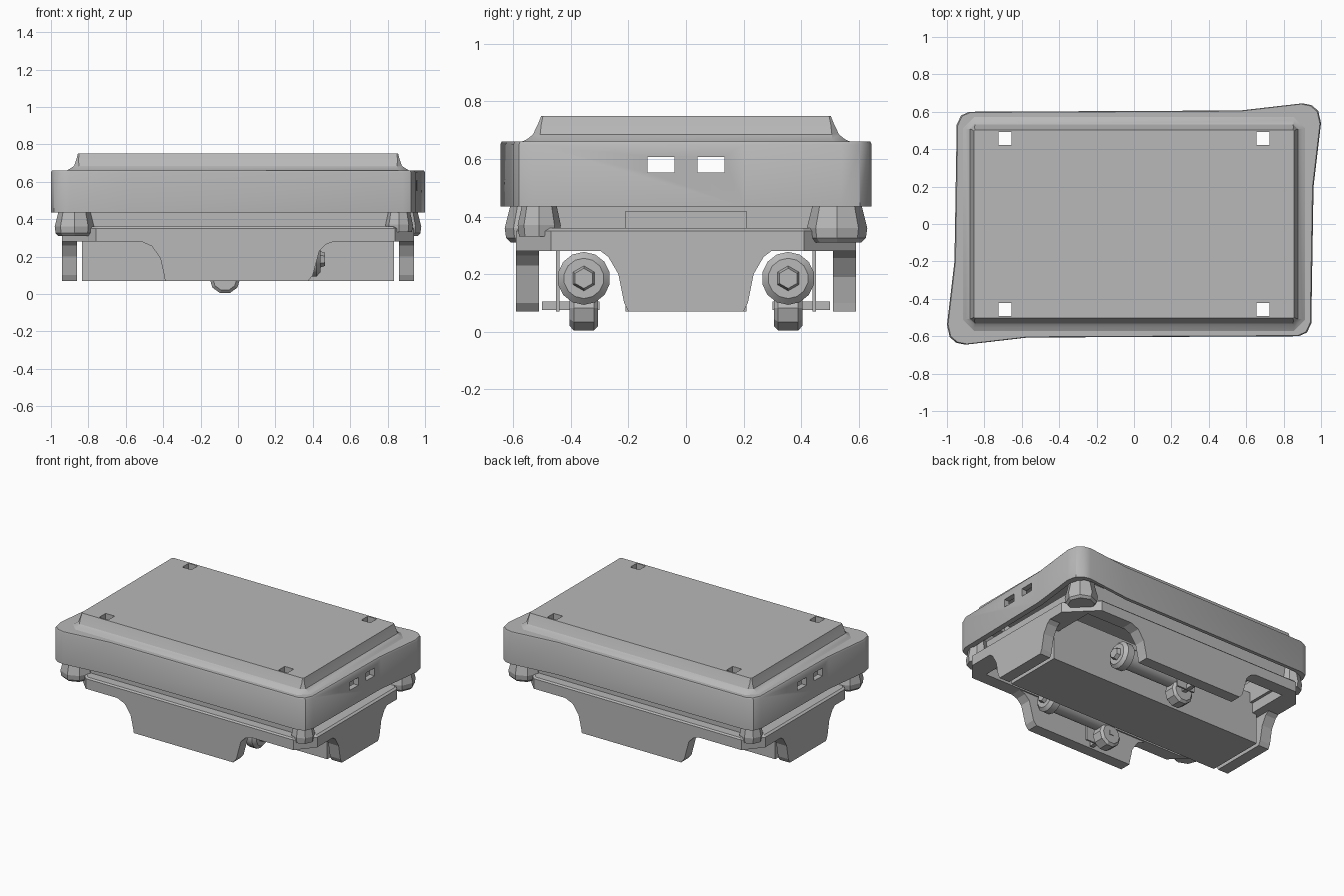
import bpy, bmesh, math
from mathutils import Matrix, Vector

cube = bpy.data.objects.get("Cube")
if cube:
    bpy.data.objects.remove(cube, do_unlink=True)

grey = bpy.data.materials.new("plain_grey")
grey.use_nodes = True
grey.diffuse_color = (0.48, 0.48, 0.48, 1)
for node in grey.node_tree.nodes:
    if node.type == 'BSDF_PRINCIPLED':
        node.inputs["Base Color"].default_value = (0.48, 0.48, 0.48, 1)


def loft(name, rings, matrix=Matrix()):
    """Skin a stack of matching rings and cap both ends."""
    bm = bmesh.new()
    loops = [[bm.verts.new(matrix @ Vector(p)) for p in ring] for ring in rings]
    n = len(loops[0])
    for a, b in zip(loops, loops[1:]):
        for i in range(n):
            j = (i + 1) % n
            bm.faces.new((a[i], a[j], b[j], b[i]))
    bm.faces.new(loops[0])
    bm.faces.new(loops[-1])
    bmesh.ops.recalc_face_normals(bm, faces=bm.faces)
    mesh = bpy.data.meshes.new(name)
    bm.to_mesh(mesh)
    bm.free()
    mesh.materials.append(grey)
    obj = bpy.data.objects.new(name, mesh)
    bpy.context.collection.objects.link(obj)
    return obj


def rect(x, y, z):
    return [(-x, -y, z), (x, -y, z), (x, y, z), (-x, y, z)]


def clipped_rect(x, y, z, c):
    """Rectangle with its corners cut off by c."""
    half = [(-x, -y + c), (-x + c, -y), (x - c, -y), (x, -y + c)]
    return at(both_ways(half), z)


def box(name, centre, size):
    x, y, z = (s / 2 for s in size)
    return loft(name, [rect(x, y, -z), rect(x, y, z)], Matrix.Translation(centre))


def turned(name, profile, sides, matrix):
    """Round part from (radius, height) pairs along local z."""
    rings = [[(r * math.cos(2 * math.pi * i / sides), r * math.sin(2 * math.pi * i / sides), h)
              for i in range(sides)] for r, h in profile]
    return loft(name, rings, matrix)


def smooth(obj, angle=35):
    bpy.ops.object.select_all(action='DESELECT')
    obj.select_set(True)
    bpy.context.view_layer.objects.active = obj
    bpy.ops.object.shade_smooth_by_angle(angle=math.radians(angle))


def cut(cutter, *parts):
    """Subtract the cutter from each part, then discard it."""
    cutter.hide_render = True
    for obj in parts:
        mod = obj.modifiers.new("cut", 'BOOLEAN')
        mod.operation = 'DIFFERENCE'
        mod.solver = 'EXACT'
        mod.object = cutter
        bpy.context.view_layer.objects.active = obj
        bpy.ops.object.modifier_apply(modifier=mod.name)
    bpy.data.objects.remove(cutter, do_unlink=True)


def both_ways(points):
    """Complete a half outline by turning it half a revolution."""
    return points + [(-x, -y) for x, y in points]


def at(points, z, k=1.0):
    return [(x * k, y * k, z) for x, y in points]


half_turns = {"front": Matrix(), "back": Matrix.Rotation(math.pi, 4, 'Z')}

# Wide skewed rim, hollow from below, and the raised flared deck
rim_outline = both_ways([(-0.96, -0.2), (-1.0, -0.54), (-0.985, -0.605), (-0.95, -0.635),
                         (-0.9, -0.645), (-0.57, -0.607), (0.88, -0.6), (0.925, -0.58),
                         (0.948, -0.53)])
rim = loft("rim_band", [at(rim_outline, 0.435), at(rim_outline, 0.65), at(rim_outline, 0.66, 0.994)])
cut(loft("rim_cutter", [at(rim_outline, 0.3, 0.96), at(rim_outline, 0.64, 0.96)]), rim)
deck = loft("top_deck", [clipped_rect(0.925, 0.583, 0.655, 0.07), clipped_rect(0.9, 0.553, 0.668, 0.045),
                         clipped_rect(0.876, 0.532, 0.685, 0.025), clipped_rect(0.864, 0.515, 0.72, 0.012),
                         clipped_rect(0.856, 0.503, 0.75, 0.006)])

# Recessed neck and the ledge below it, both open frames
neck = box("neck", (0, 0, 0.425), (1.64, 1.04, 0.15))
cut(box("neck_cutter", (0, 0, 0.425), (1.56, 0.99, 0.3)), neck)
ledge_outline = both_ways([(-0.76, -0.59), (0.84, -0.59), (0.94, -0.47), (0.94, 0.41)])
ledge = loft("ledge_frame", [at(ledge_outline, 0.28), at(ledge_outline, 0.35),
                             at(ledge_outline, 0.36, 0.985)])
cut(box("ledge_cutter", (0, 0, 0.3), (1.6, 1.0, 0.3)), ledge)

# Square through holes in the deck corners
for sx in (-1, 1):
    for sy in (-1, 1):
        cut(box("hole_cutter", (0.69 * sx, 0.457 * sy, 0.7), (0.07, 0.07, 0.3)), rim, deck)

# Pairs of slots through both ends of the rim
for sy in (-1, 1):
    cut(box("slot_cutter", (0, 0.087 * sy, 0.58), (2.2, 0.095, 0.055)), rim)

smooth(rim)
smooth(deck, 25)

# Central keel
box("keel", (0, 0, 0.245), (1.67, 0.42, 0.35))

# Skirt panels with wheel arches
side_profile = [(-0.54, 0.29), (-0.46, 0.255), (-0.415, 0.19), (-0.395, 0.1), (-0.39, 0.07),
                (0.375, 0.07), (0.4, 0.1), (0.435, 0.23), (0.47, 0.265), (0.54, 0.29)]
end_profile = [(-0.31, 0.29), (-0.27, 0.26), (-0.235, 0.2), (-0.215, 0.1), (-0.2, 0.07)]
end_profile += [(-y, z) for y, z in reversed(end_profile)]
for label, turn in half_turns.items():
    loft(label + "_side_skirt", [[(x, y, z) for x, z in side_profile] for y in (-0.59, -0.51)], turn)
    loft(label + "_end_skirt", [[(x, y, z) for y, z in end_profile] for x in (0.86, 0.94)], turn)

    # Corner bumpers: large under the swept corners, small under the others
    turned(label + "_corner_bumper", [(0.085, 0.31), (0.1, 0.325), (0.105, 0.36), (0.085, 0.44),
                                      (0.08, 0.5)],
           8, turn @ Matrix.Translation((-0.875, -0.525, 0)))
    turned(label + "_small_bumper", [(0.07, 0.33), (0.075, 0.37), (0.06, 0.44), (0.055, 0.5)],
           8, turn @ Matrix.Translation((0.86, -0.51, 0)))

# Drive units: motor tube, end hub, wheel and bracket on each side
along_x = Matrix.Rotation(math.pi / 2, 4, 'Y')
along_y = Matrix.Rotation(math.pi / 2, 4, 'X')
for label, sy in (("front", -1), ("back", 1)):
    y = 0.355 * sy
    smooth(turned(label + "_motor", [(0.07, -0.1), (0.07, 0.36), (0.092, 0.37), (0.092, 0.42), (0.07, 0.44)],
                  14, Matrix.Translation((0, y, 0.185)) @ along_x))
    turned(label + "_motor_hub", [(0.045, 0), (0.035, 0.03)], 6,
           Matrix.Translation((0.435, y, 0.185)) @ along_x)
    turned(label + "_wheel", [(0.065, -0.05), (0.082, -0.035), (0.082, 0.035), (0.065, 0.05)],
           10, Matrix.Translation((-0.07, y, 0.082)) @ along_y)
    box(label + "_wheel_bracket", (-0.05, 0.445 * sy, 0.18), (0.14, 0.012, 0.22))
    box(label + "_axle", (-0.07, 0.4 * sy, 0.09), (0.03, 0.2, 0.03))
